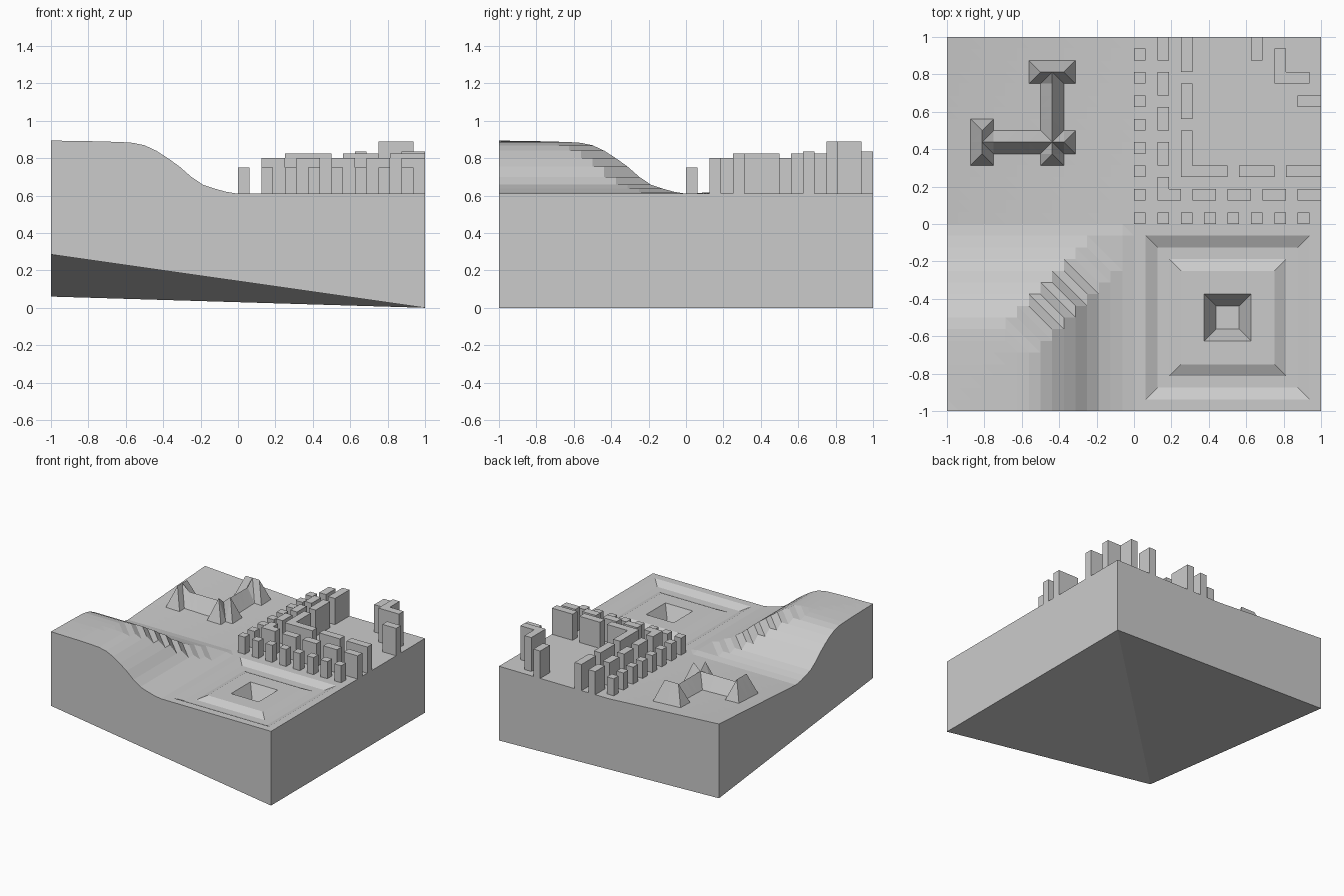
import bpy, bmesh

if "Cube" in bpy.data.objects:
    bpy.data.objects.remove(bpy.data.objects["Cube"])

N, C = 16, 1 / 16          # half grid count, cell size
GROUND = 0.61
# hill height by distance (in cells) from the centre line
HILL = [0.61, 0.62, 0.637, 0.658, 0.70, 0.755, 0.80, 0.84, 0.869,
        0.882, 0.886, 0.888, 0.89, 0.891, 0.892, 0.893, 0.895]
# square pit: depth by ring distance (in cells) from its centre
PIT = {0: 0.125, 1: 0.125, 5: 0.03, 6: 0.03}
# fort ridge peaks (cell coordinates)
TOWERS = {(-13, 6), (-13, 7), (-13, 8), (-8, 13), (-7, 13), (-6, 13), (-7, 6), (-6, 7)}


def hill(i, j):
    if i > 0 or j > 0:
        return GROUND
    k = max(i, j)
    s, d = i + j, abs(i - j)
    # stairs cut across the ridge between the two slopes
    if -20 <= s <= -4:
        if s % 2 and d <= 3:
            k = (s + 3) // 2
        elif s % 2 == 0 and d <= 2:
            k = (s + 2) // 2
    return HILL[min(N, max(0, -k))]


def height(i, j):
    if (i, j) in TOWERS:
        return 0.795
    if (j == 7 and -13 < i <= -7) or (i == -7 and 7 <= j < 13):
        return 0.74
    if i <= 0 and j <= 0:
        return hill(i, j)
    if i > 0 and j < 0:
        return GROUND - PIT.get(max(abs(i - 8), abs(j + 8)), 0)
    if i < 0 and j > 0:
        return GROUND + 0.06 * (-i / N) * (j / N)
    return GROUND


def finish(bm, name):
    bmesh.ops.recalc_face_normals(bm, faces=bm.faces)
    me = bpy.data.meshes.new(name)
    bm.to_mesh(me)
    bm.free()
    ob = bpy.data.objects.new(name, me)
    bpy.context.collection.objects.link(ob)
    return ob


# terrain: height grid with hill, stairs, fort and pit
bm = bmesh.new()
R = range(-N, N + 1)
V = {(i, j): bm.verts.new((i * C, j * C, height(i, j))) for i in R for j in R}
for i in range(-N, N):
    for j in range(-N, N):
        a, b, c, d = V[i, j], V[i + 1, j], V[i + 1, j + 1], V[i, j + 1]
        on_hill = i < 0 and j < 0
        if not on_hill and abs(a.co.z - c.co.z) > abs(b.co.z - d.co.z):
            bm.faces.new((a, b, c))
            bm.faces.new((a, c, d))
        else:
            bm.faces.new((a, b, d))
            bm.faces.new((b, c, d))

# block sides and underside: corners dropped straight down
corners = [(-N, -N), (N, -N), (N, N), (-N, N)]
low = [bm.verts.new((i * C, j * C, height(i, j) - GROUND)) for i, j in corners]
edges = [[V[t, -N] for t in R], [V[N, t] for t in R],
         [V[-t, N] for t in R], [V[-N, -t] for t in R]]
for k, line in enumerate(edges):
    bm.faces.new([low[(k + 1) % 4], low[k]] + line)
bm.faces.new((low[0], low[2], low[1]))
bm.faces.new((low[0], low[3], low[2]))
finish(bm, "terrain_block")


def buildings(name, plans, top):
    """Extrude footprints given as cell-coordinate outlines."""
    bm = bmesh.new()
    for plan in plans:
        lo = [bm.verts.new((x * C, y * C, GROUND - 0.005)) for x, y in plan]
        hi = [bm.verts.new((x * C, y * C, top)) for x, y in plan]
        bm.faces.new(lo[::-1])
        bm.faces.new(hi)
        n = len(plan)
        for k in range(n):
            m = (k + 1) % n
            bm.faces.new((lo[k], lo[m], hi[m], hi[k]))
    finish(bm, name)


def rect(x0, y0, x1, y1):
    return [(x0, y0), (x1, y0), (x1, y1), (x0, y1)]


def ell(p, n):
    return [(p, p), (p + n, p), (p + n, p + 1), (p + 1, p + 1), (p + 1, p + n), (p, p + n)]


def both(plans):
    return plans + [[(y, x) for x, y in reversed(p)] for p in plans]


# small houses along the two inner edges
buildings("small_houses", [rect(0, 0, 1, 1)] +
          both([rect(k, 0, k + 1, 1) for k in range(2, 16, 2)]), 0.75)
# second row of terraces
buildings("terrace_houses", [ell(2, 2)] +
          both([rect(k, 2, k + 2, 3) for k in (5, 8, 11, 14)]), 0.80)
# third row of long blocks
buildings("long_blocks", [ell(4, 4)] +
          both([rect(9, 4, 12, 5), rect(13, 4, 16, 5)]), 0.825)
# tall corner buildings
buildings("side_towers", both([rect(14, 10, 16, 11)]), 0.835)
buildings("corner_tower", [ell(12, 3)], 0.888)
